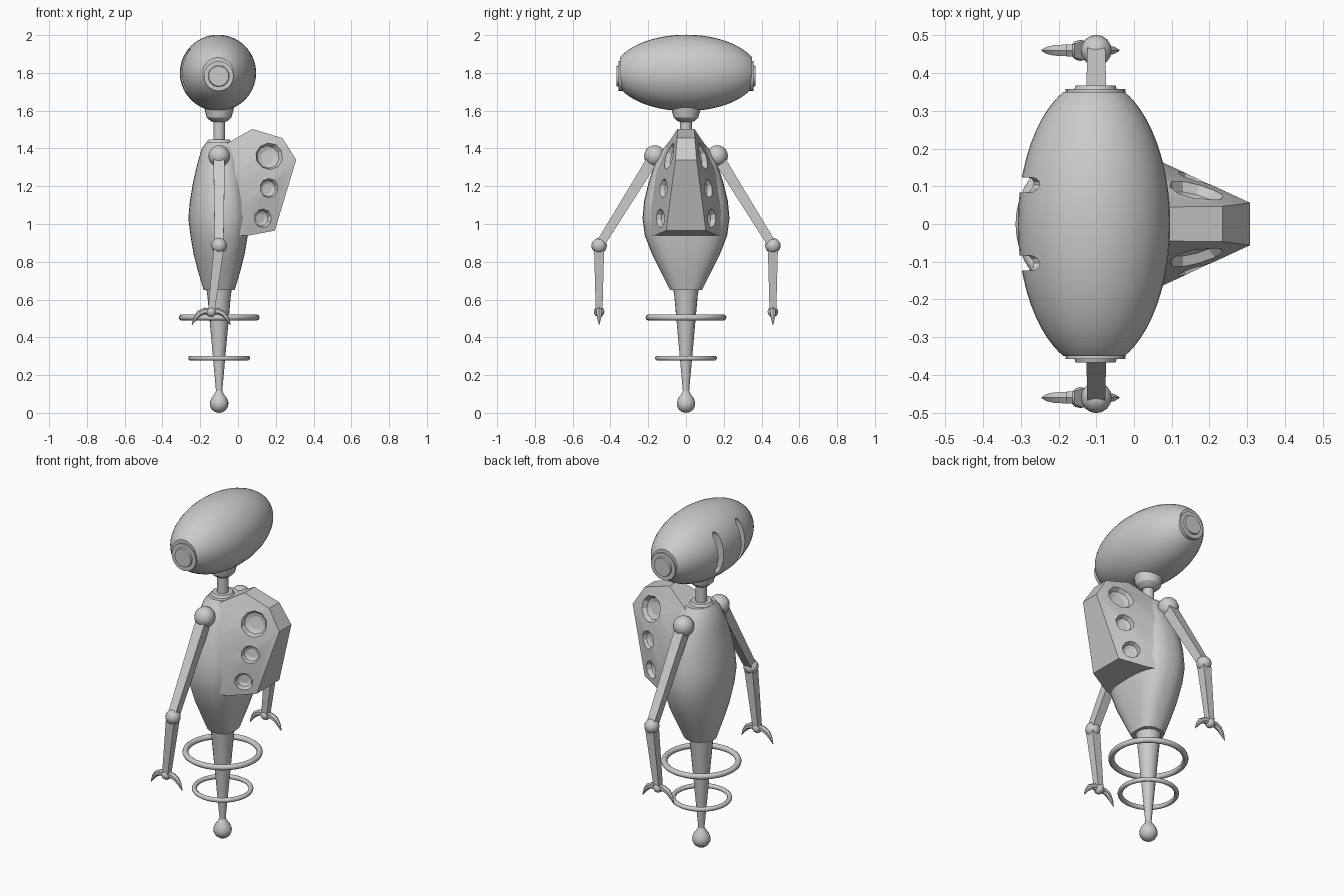
import bpy, bmesh
from math import sin, cos, pi, radians, copysign, sqrt
from mathutils import Vector, Matrix
from mathutils.bvhtree import BVHTree

if "Cube" in bpy.data.objects:
    bpy.data.objects.remove(bpy.data.objects["Cube"])

CX = -0.1  # x of the vertical body axis


def finish(name, bm, smooth=30):
    bmesh.ops.remove_doubles(bm, verts=bm.verts, dist=1e-5)
    bmesh.ops.recalc_face_normals(bm, faces=bm.faces)
    me = bpy.data.meshes.new(name)
    bm.to_mesh(me)
    bm.free()
    ob = bpy.data.objects.new(name, me)
    bpy.context.collection.objects.link(ob)
    shade(ob, smooth)
    return ob


def activate(ob):
    bpy.ops.object.select_all(action='DESELECT')
    ob.select_set(True)
    bpy.context.view_layer.objects.active = ob


def shade(ob, angle):
    if angle:
        activate(ob)
        bpy.ops.object.shade_smooth_by_angle(angle=radians(angle))


def loft(name, rings, smooth=30):
    """Skin a list of equal-length point rings and cap both ends."""
    bm = bmesh.new()
    vs = [[bm.verts.new(p) for p in r] for r in rings]
    n = len(vs[0])
    for a, b in zip(vs, vs[1:]):
        for i in range(n):
            j = (i + 1) % n
            bm.faces.new((a[i], a[j], b[j], b[i]))
    bm.faces.new(vs[0])
    bm.faces.new(vs[-1])
    return finish(name, bm, smooth)


def lathe(name, prof, centre=(CX, 0, 0), segs=24, axis='z', smooth=30):
    """Revolve (radius, height) points about z or y."""
    rings = []
    for r, h in prof:
        ring = []
        for i in range(segs):
            a = 2 * pi * i / segs
            u, v = max(r, 1e-7) * cos(a), max(r, 1e-7) * sin(a)
            ring.append(Vector(centre) + Vector((u, v, h) if axis == 'z' else (u, h, v)))
        rings.append(ring)
    return loft(name, rings, smooth)


def bar(name, path, radii, ref, sides=4, smooth=30):
    """Tapered bar along a path; ref is a direction across the path."""
    path = [Vector(p) for p in path]
    rings = []
    for k, p in enumerate(path):
        t = (path[min(k + 1, len(path) - 1)] - path[max(k - 1, 0)]).normalized()
        v = t.cross(Vector(ref)).normalized()
        u = v.cross(t)
        ring = []
        for i in range(sides):
            a = 2 * pi * (i + 0.5) / sides
            ring.append(p + radii[k] * (cos(a) * u + sin(a) * v))
        rings.append(ring)
    return loft(name, rings, smooth)


def ball(name, centre, r, segs=16):
    bm = bmesh.new()
    bmesh.ops.create_uvsphere(bm, u_segments=segs, v_segments=segs // 2 + 2, radius=r,
                              matrix=Matrix.Translation(centre))
    return finish(name, bm, 40)


def cut(ob, cutter):
    m = ob.modifiers.new('cut', 'BOOLEAN')
    m.operation, m.solver, m.object = 'DIFFERENCE', 'EXACT', cutter
    activate(ob)
    bpy.ops.object.modifier_apply(modifier=m.name)
    bpy.data.objects.remove(cutter)


# Head: long ellipsoid across y with truncated ends
HC = Vector((-0.106, 0, 1.8))
prof = []
for k in range(25):
    y = 0.35 * sin(-pi / 2 + pi * k / 24)
    prof.append((0.202 * sqrt(1 - (y / 0.382) ** 2), y))
head = lathe('head', prof, HC, 40, 'y')

# Eye slots: tall rounded cuts in the -x side
for s in (-1, 1):
    outline = [(0.02 * cos(pi * k / 6), 0.09 + 0.03 * sin(pi * k / 6)) for k in range(7)]
    outline += [(-a, -b) for a, b in outline]
    rings = []
    for q in (0, 1):
        ring = []
        for a, b in outline:
            depth = -0.165 + 0.22 * (b / 0.2) ** 2 if q else -0.3
            ring.append(HC + Vector((depth, s * 0.103 + a, b + 0.01)))
        rings.append(ring)
    cut(head, loft('slot_cutter', rings, 0))
shade(head, 30)

# Stepped ear discs
for s in (-1, 1):
    lathe('ear_disc', [(0.079, s * 0.335), (0.079, s * 0.358), (0.056, s * 0.358),
                       (0.053, s * 0.367)], (-0.102, 0, 1.783), 20, 'y')

# Neck cup, stem and collar
lathe('neck_cup', [(0.08, 1.625), (0.075, 1.6), (0.066, 1.565), (0.045, 1.545), (0.03, 1.54)])
lathe('neck_stem', [(0.031, 1.4), (0.031, 1.56)], segs=16)
lathe('neck_collar', [(0.065, 1.40), (0.065, 1.435), (0.055, 1.448), (0.035, 1.448)], segs=12)

# Torso: rounded at the front, boxier at the back
sections = [(0.65, 0.082, 0.085), (0.75, 0.112, 0.135), (0.84, 0.135, 0.18), (0.94, 0.152, 0.218),
            (1.03, 0.163, 0.23), (1.12, 0.155, 0.222), (1.22, 0.138, 0.198), (1.32, 0.115, 0.165),
            (1.40, 0.092, 0.12), (1.435, 0.065, 0.09)]
rings = []
for z, rx, ry in sections:
    ring = []
    for i in range(32):
        c, s = cos(2 * pi * i / 32), sin(2 * pi * i / 32)
        e = 0.7 if c > 0 else 1
        ring.append((CX + copysign(abs(c) ** e, c) * rx, copysign(abs(s) ** e, s) * ry, z))
    rings.append(ring)
loft('torso', rings, 35)

# Backpack: faceted hull growing out of the torso
pts = [(-0.07, 0.10, 1.42), (0.075, 0.045, 1.503), (0.235, 0.047, 1.455), (0.308, 0.056, 1.34),
       (0.195, 0.105, 0.965), (0.05, 0.17, 0.938), (-0.07, 0.205, 0.94), (-0.07, 0.218, 1.04),
       (-0.07, 0.18, 1.24), (0.05, 0.175, 1.06)]
bm = bmesh.new()
for x, y, z in pts:
    for s in (-1, 1):
        bm.verts.new((x, s * y, z))
res = bmesh.ops.convex_hull(bm, input=bm.verts)
loose = [v for v in bm.verts if not v.link_faces]
bmesh.ops.delete(bm, geom=loose, context='VERTS')
bmesh.ops.recalc_face_normals(bm, faces=bm.faces)
tree = BVHTree.FromBMesh(bm)
pack = finish('backpack', bm, 0)

# Three bowl-shaped ports on each side of the backpack
for x, z, r in ((0.165, 1.36, 0.074), (0.165, 1.19, 0.052), (0.132, 1.03, 0.05)):
    for s in (-1, 1):
        hit, n, _, _ = tree.ray_cast(Vector((x, s, z)), Vector((0, -s, 0)))
        n = Vector((0.4, 0.87 * s, 0.22)).normalized() if n is None else n
        rot = Vector((0, 0, 1)).rotation_difference(n).to_matrix().to_4x4()
        cutter = lathe('port_cutter', [(r * 0.5, -0.034), (r * 0.82, -0.025), (r, 0), (r, 0.06)],
                       (0, 0, 0), 10, 'z', 0)
        cutter.data.transform(Matrix.Translation(hit) @ rot)
        cut(pack, cutter)
shade(pack, 20)

# Arms with ball joints and two-pronged claws
for s in (-1, 1):
    shoulder, elbow = (CX, s * 0.165, 1.36), (CX, s * 0.46, 0.885)
    wrist = (-0.142, s * 0.46, 0.535)
    ball('shoulder', shoulder, 0.057)
    bar('upper_arm', [shoulder, elbow], [0.043, 0.033], (1, 0, 0))
    ball('elbow', elbow, 0.041)
    bar('forearm', [elbow, wrist], [0.038, 0.025], (1, 0, 0))
    ball('wrist', wrist, 0.028, 12)
    for d in (-1, 1):
        path = [(wrist[0] + d * a, s * 0.46, z) for a, z in
                ((0, 0.532), (0.035, 0.54), (0.065, 0.525), (0.085, 0.5), (0.102, 0.467))]
        bar('claw', path, [0.018, 0.018, 0.016, 0.011, 0.002], (0, 1, 0), 6)

# Tapered tail with ball tip
lathe('tail', [(0.07, 0.67), (0.062, 0.62), (0.017, 0.12), (0.017, 0.08)], segs=20)
lathe('tail_tip', [(0, 0), (0.02, 0.004), (0.037, 0.016), (0.048, 0.036), (0.049, 0.056),
                   (0.041, 0.078), (0.027, 0.097), (0.017, 0.115)], segs=20, smooth=50)

# Two floating rings around the tail
for z, R, r in ((0.505, 0.198, 0.016), (0.29, 0.151, 0.013)):
    bpy.ops.mesh.primitive_torus_add(location=(CX, 0, z), major_radius=R, minor_radius=r,
                                     major_segments=40, minor_segments=10)
    ring = bpy.context.object
    ring.name = 'tail_ring'
    shade(ring, 60)
